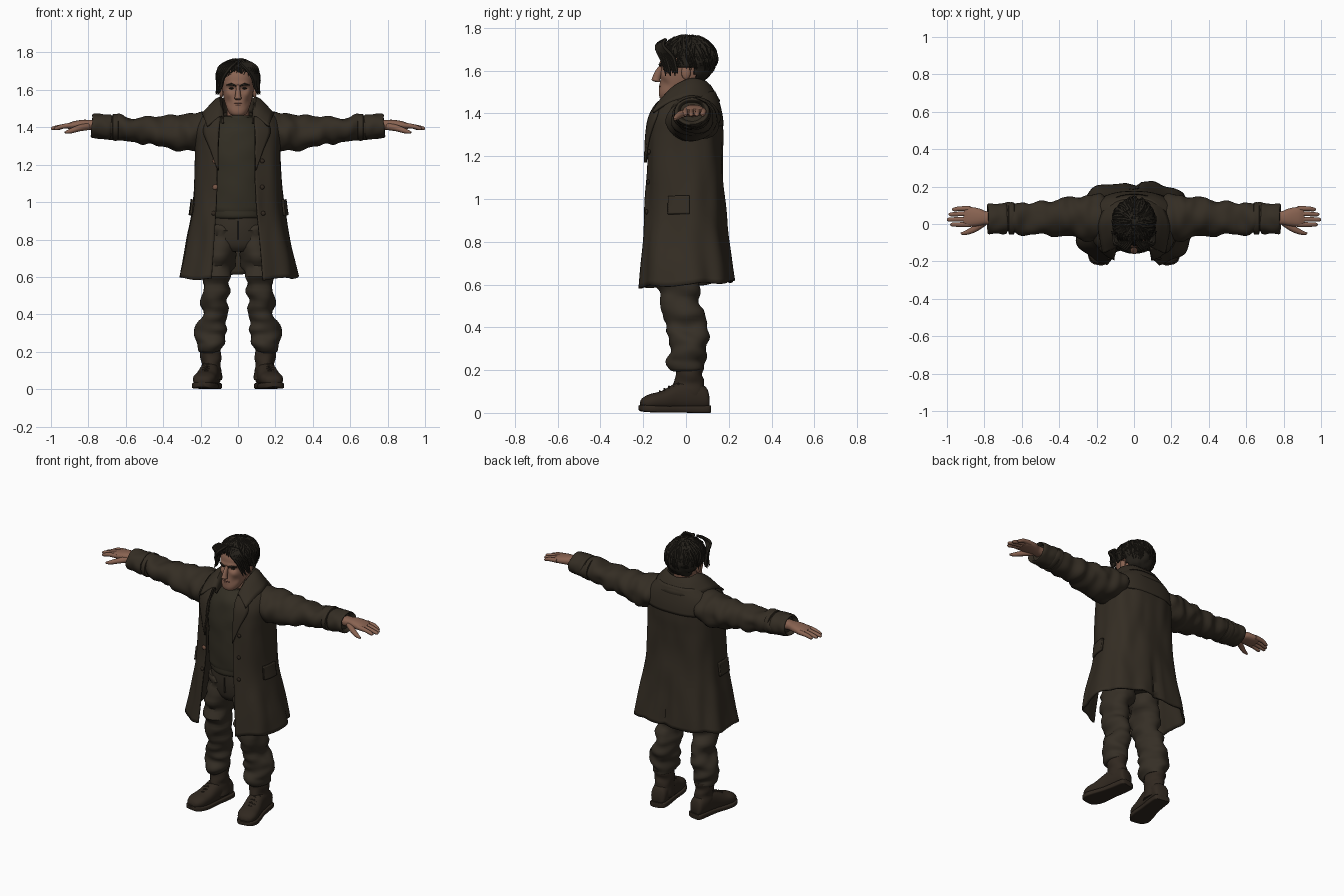
import bpy, bmesh, math, random
from mathutils import Vector, noise

random.seed(4)
N = 2.6  # roundness of the coat cross-section


def material(name, col):
    m = bpy.data.materials.new(name)
    m.diffuse_color = (*col, 1)
    return m


COAT = material("coat brown", (0.034, 0.026, 0.017))
KNIT = material("sweater olive", (0.032, 0.027, 0.017))
CLOTH = material("trouser brown", (0.036, 0.028, 0.019))
LEATHER = material("boot leather", (0.030, 0.021, 0.014))
SKIN = material("skin", (0.25, 0.125, 0.083))
HAIR = material("hair dark", (0.017, 0.014, 0.010))
BUTTON = material("button tan", (0.20, 0.10, 0.065))
LIP = material("lip", (0.13, 0.055, 0.04))


def smooth(rows, k=5):
    """Catmull-Rom interpolation of rows of numbers."""
    out = []
    for i in range(len(rows) - 1):
        p0, p1, p2, p3 = (rows[max(0, min(len(rows) - 1, i + d))] for d in (-1, 0, 1, 2))
        for j in range(k):
            t = j / k
            out.append(tuple(b + 0.5 * t * (c - a + t * (2*a - 5*b + 4*c - d + t * (3*(b - c) + d - a)))
                             for a, b, c, d in zip(p0, p1, p2, p3)))
    return out + [tuple(rows[-1])]


def finish(name, bm, mat, thick=0, mirror=False, crumple=0, scale=(1, 1, 1), angle=50):
    bmesh.ops.recalc_face_normals(bm, faces=bm.faces)
    bm.normal_update()
    if crumple:
        moves = [(v, v.normal * crumple * noise.noise(Vector(a * b for a, b in zip(v.co, scale)))) for v in bm.verts]
        for v, d in moves:
            v.co += d
    me = bpy.data.meshes.new(name)
    bm.to_mesh(me)
    bm.free()
    me.materials.append(mat)
    me.shade_smooth()
    me.set_sharp_from_angle(angle=math.radians(angle))
    ob = bpy.data.objects.new(name, me)
    bpy.context.collection.objects.link(ob)
    if mirror:
        ob.modifiers.new("mirror", 'MIRROR').use_mirror_merge = False
    if thick:
        s = ob.modifiers.new("thickness", 'SOLIDIFY')
        s.thickness, s.offset = thick, 0
    return ob


def skin_grid(bm, grid, closed=False):
    vs = [[bm.verts.new(p) for p in r] for r in grid]
    n = len(grid[0])
    for a, b in zip(vs, vs[1:]):
        for j in range(n if closed else n - 1):
            bm.faces.new((a[j], a[(j+1) % n], b[(j+1) % n], b[j]))
    return vs


def sweep(bm, rows, sides=24, n=2.0, ref=(0, 1, 0), follow=False):
    """Rows of x, y, z, half width, half depth become a capped tube."""
    pts = [Vector(r[:3]) for r in rows]
    grid = []
    for i, r in enumerate(rows):
        t = pts[-1] - pts[0]
        if follow:
            t = pts[min(i + 1, len(pts) - 1)] - pts[max(i - 1, 0)]
        elif abs(t.z) > abs(t.x) and abs(t.z) > abs(t.y):
            t = Vector((0, 0, t.z))
        side = t.cross(Vector(ref)).normalized()
        up = side.cross(t).normalized()
        ring = []
        for j in range(sides):
            c, s = math.cos(j * math.tau / sides), math.sin(j * math.tau / sides)
            ring.append(pts[i] + side * r[3] * math.copysign(abs(c)**(2/n), c) + up * r[4] * math.copysign(abs(s)**(2/n), s))
        grid.append(ring)
    vs = skin_grid(bm, grid, True)
    bm.faces.new(vs[0])
    bm.faces.new(vs[-1])


def tube(name, rows, mat, k=5, sides=24, n=2.0, ref=(0, 1, 0), **kw):
    bm = bmesh.new()
    sweep(bm, smooth(rows, k), sides, n, ref)
    return finish(name, bm, mat, **kw)


def tower(name, rows, mat, **kw):
    """Rows of z, half width, front y, back y."""
    return tube(name, [(0, (f + b) / 2, z, a, (b - f) / 2) for z, a, f, b in rows], mat, **kw)


def blobs(name, items, mat, **kw):
    bm = bmesh.new()
    for c, r in items:
        vs = bmesh.ops.create_uvsphere(bm, u_segments=16, v_segments=10, radius=1)["verts"]
        for v in vs:
            v.co = Vector(c) + Vector(a * b for a, b in zip(v.co, r))
    return finish(name, bm, mat, **kw)


# Coat: height, half width, front depth, back depth, left and right opening edge
COAT_ROWS = smooth([(0.60, .312, .222, .218, .14, .13), (0.8, .27, .205, .193, .125, .115), (1.0, .238, .19, .172, .115, .095),
                    (1.2, .225, .185, .165, .11, .09), (1.3, .225, .18, .165, .105, .09), (1.38, .228, .165, .16, .1, .09),
                    (1.44, .205, .132, .148, .095, .088), (1.48, .16, .092, .135, .09, .085), (1.525, .108, .06, .115, .085, .082)], 6)


def coat_dim(z):
    for a, b in zip(COAT_ROWS, COAT_ROWS[1:]):
        if z <= b[0]:
            t = max(0, (z - a[0]) / (b[0] - a[0]))
            return [p + (q - p) * t for p, q in zip(a, b)]
    return COAT_ROWS[-1]


def coat_point(z, th, off=0):
    _, a, f, b, _, _ = coat_dim(z)
    w = max(0, min(1, (1.15 - z) / 0.55))
    c, s = math.cos(th), math.sin(th)
    fold = 1 + 0.028 * w * math.sin(9 * th + 1.2) + 0.006 * math.sin(5 * th + 14 * z)
    x = (a * fold + off) * math.copysign(abs(c)**(2/N), c)
    y = ((f if s < 0 else b) * fold + off) * math.copysign(abs(s)**(2/N), s)
    if s > 0 and z < 0.95:
        y -= 0.035 * min(1, (0.95 - z) / 0.3) * math.exp(-(x / 0.02)**2)  # back vent
    return (x, y, z + 0.014 * s * w * w + 0.006 * w * w * math.sin(6 * th))


def coat_front(x, z, off=0):
    _, a, f, *_ = coat_dim(z)
    return Vector((x, -(f + off) * max(0, 1 - abs(x / a)**N)**(1/N), z))


def coat_patch(name, z0, z1, t0, t1, off, thick, both=False):
    bm = bmesh.new()
    for flip in ((0, 1) if both else (0,)):
        skin_grid(bm, [[coat_point(z0 + (z1 - z0) * i / 10, math.pi - th if flip else th, off)
                        for th in (t0 + (t1 - t0) * j / 24 for j in range(25))] for i in range(11)])
    return finish(name, bm, COAT, thick=thick)


bm = bmesh.new()
grid = []
for z, a, f, b, l, r in COAT_ROWS:
    t0, t1 = -math.acos((r / a)**(N/2)), math.pi + math.acos((l / a)**(N/2))
    grid.append([coat_point(z, t0 + (t1 - t0) * j / 110) for j in range(111)])
skin_grid(bm, grid)
finish("coat_body", bm, COAT, thick=0.012, crumple=0.008, scale=(14, 14, 5))
coat_patch("back_yoke", 1.34, 1.50, 0.25, math.pi - 0.25, 0.008, 0.008)
coat_patch("pocket_flaps", 0.93, 1.015, -0.32, 0.04, 0.014, 0.012, True)

# Lapels: height, inner and outer edge
bm = bmesh.new()
for s in (-1, 1):
    rows = [(1.455, .085, .13), (1.42, .085, .16), (1.385, .09, .172), (1.35, .092, .165), (1.28, .094, .135), (1.17, .092, .096)]
    skin_grid(bm, [[coat_front(s * (i + (o - i) * j / 5) + (-.012 if s < 0 else 0), z, 0.014) for j in range(6)] for z, i, o in smooth(rows, 3)])
finish("lapels", bm, COAT, thick=0.01)

# Turned-down collar: inner base, crest and outer edge from back to front
half = [(0, .085, 1.48, 0, .10, 1.54, 0, .155, 1.455), (.06, .07, 1.48, .075, .08, 1.55, .12, .125, 1.46),
        (.083, .02, 1.47, .098, .02, 1.558, .185, .02, 1.475), (.083, -.05, 1.45, .095, -.06, 1.52, .18, -.08, 1.45),
        (.082, -.11, 1.42, .088, -.118, 1.46, .165, -.155, 1.405)]
full = [tuple(v * (-1 if i % 3 == 0 else 1) for i, v in enumerate(r)) for r in half[:0:-1]] + half
bm = bmesh.new()
skin_grid(bm, [smooth([r[:3], r[3:6], r[6:]], 4) for r in smooth(full, 5)])
finish("collar", bm, COAT, thick=0.012)

# Sleeves with turned cuffs, straps
tube("sleeves", [(.13, .03, 1.385, .085, .105), (.22, .035, 1.375, .1, .125), (.3, .035, 1.372, .094, .113), (.42, .035, 1.378, .078, .096),
                 (.55, .035, 1.388, .07, .087), (.68, .03, 1.4, .062, .077), (.74, .028, 1.405, .06, .075)], COAT, k=8, sides=32,
     mirror=True, crumple=0.022, scale=(17, 8, 12))
tube("cuffs", [(.68, .03, 1.402, .055, .07), (.685, .03, 1.402, .067, .081), (.73, .028, 1.405, .067, .08), (.775, .027, 1.408, .065, .08),
               (.782, .027, 1.408, .056, .068), (.76, .027, 1.408, .045, .055)], COAT, k=4, sides=32, mirror=True, crumple=0.006, scale=(25, 20, 20))
tube("cuff_straps", [(.64, .03, 1.4, .06, .07), (.642, .03, 1.4, .071, .085), (.668, .03, 1.4, .071, .085), (.67, .03, 1.4, .06, .07)],
     COAT, k=2, sides=32, mirror=True)

# Buttons along one edge
blobs("buttons", [(coat_front(-.122, z, .006), (.014, .007, .014)) for z in (1.22, 1.08)], BUTTON)
blobs("dark_buttons", [(coat_front(x, z, .008), (.012, .007, .012)) for x, z in ((-.13, .94), (.13, 1.22), (.13, 1.08), (.135, .94))], LEATHER)

# Sweater and ribbed neckline
tower("sweater", [(.905, .15, -.13, .12), (.92, .165, -.147, .125), (.955, .165, -.147, .125), (.975, .17, -.155, .125), (1.2, .18, -.153, .125),
                  (1.34, .175, -.138, .125), (1.41, .14, -.112, .115), (1.455, .085, -.07, .09)], KNIT, sides=40, crumple=.008, scale=(8, 8, 14))
bm = bmesh.new()
sweep(bm, [(0, .01, 1.42, .085, .09), (0, .01, 1.445, .085, .088), (0, .01, 1.462, .078, .08), (0, .01, 1.455, .062, .065)], 32)
finish("sweater_neck", bm, KNIT)

# Trousers
tower("trouser_hips", [(.735, .09, -.10, .08), (.77, .15, -.125, .1), (.85, .165, -.138, .115), (.92, .16, -.138, .115)], CLOTH, sides=32)
tube("trouser_legs", [(.085, -.02, .88, .078, .105), (.1, -.03, .7, .088, .105), (.117, -.035, .55, .075, .095), (.12, .003, .42, .072, .095),
                      (.143, .012, .32, .084, .09), (.152, .003, .245, .072, .092), (.146, .01, .21, .06, .08), (.146, .015, .205, .045, .06)],
     CLOTH, k=8, sides=32, mirror=True, crumple=0.026, scale=(9, 9, 19))
tower("fly_seam", [(.80, .004, -.142, -.12), (.9, .004, -.146, -.12)], CLOTH, sides=8)

# Boots: shaft, foot, sole, laces
tube("boot_shafts", [(.142, .015, .05, .055, .08), (.144, .015, .12, .053, .072), (.146, .015, .17, .053, .066), (.146, .015, .22, .056, .068)],
     LEATHER, sides=28, mirror=True, crumple=.01, scale=(14, 14, 25))
tube("boot_feet", [(.135, .105, .06, .03, .035), (.137, .09, .07, .047, .055), (.145, .03, .08, .052, .07), (.155, -.04, .075, .054, .065),
                   (.17, -.11, .058, .06, .045), (.182, -.165, .052, .06, .036), (.19, -.2, .045, .043, .025), (.193, -.212, .04, .02, .012)],
     LEATHER, sides=28, n=2.4, ref=(0, 0, 1), mirror=True)
tube("boot_soles", [(.135, .112, .017, .03, .017), (.136, .098, .017, .05, .017), (.144, .03, .017, .054, .017), (.156, -.04, .017, .056, .015),
                    (.17, -.11, .017, .065, .015), (.183, -.165, .019, .065, .016), (.192, -.205, .022, .045, .015), (.194, -.219, .025, .02, .01)],
     LEATHER, sides=28, n=6, ref=(0, 0, 1), mirror=True)
bm = bmesh.new()
for i in range(5):
    y, z = -.045 - .022 * i + .01, .145 - .011 * i
    sweep(bm, [(.157 + .003*i - .03, y, z - .012, .004, .004), (.157 + .003*i, y, z, .005, .005), (.157 + .003*i + .03, y, z - .012, .004, .004)], 6)
finish("boot_laces", bm, LEATHER, mirror=True)

# Hands
bm = bmesh.new()
sweep(bm, smooth([(.74, .03, 1.412, .03, .038), (.79, .032, 1.413, .027, .036), (.83, .036, 1.414, .026, .047), (.88, .038, 1.41, .022, .053), (.91, .038, 1.406, .014, .048)]), 20, 2.4)
for y, tip in ((.082, .972), (.054, .99), (.025, 1.0), (-.003, .982)):
    sweep(bm, smooth([(.875, y, 1.411, .015, .014), (.93, y, 1.406, .0125, .013), (tip - .012, y * .95, 1.395, .010, .011), (tip, y * .95, 1.392, .004, .005)], 4), 10)
sweep(bm, smooth([(.80, .01, 1.405, .02, .02), (.85, -.025, 1.395, .017, .018), (.895, -.046, 1.38, .013, .013), (.925, -.052, 1.372, .005, .006)], 4), 10)
finish("hands", bm, SKIN, mirror=True)

# Head with eye sockets, brow and cheeks
tower("neck", [(1.40, .066, -.045, .09), (1.48, .06, -.05, .085), (1.56, .062, -.05, .09)], SKIN)
head = tower("head", [(1.462, .02, -.105, -.05), (1.468, .04, -.12, -.03), (1.49, .055, -.126, .0), (1.525, .068, -.121, .05), (1.56, .077, -.119, .085),
                      (1.60, .083, -.118, .10), (1.64, .086, -.12, .11), (1.68, .085, -.113, .112), (1.72, .07, -.088, .1), (1.75, .03, -.045, .05)],
             SKIN, k=6, sides=64, n=2.3)
for v in head.data.vertices:
    if v.co.y < -.04:
        x, z = abs(v.co.x), v.co.z
        g = lambda cx, cz, sx, sz: math.exp(-((x - cx) / sx)**2 - ((z - cz) / sz)**2)
        v.co.y += .016 * g(.034, 1.608, .02, .013) - .008 * g(.03, 1.632, .035, .01) - .006 * g(.05, 1.575, .018, .016) + .008 * g(.052, 1.535, .015, .02) - .005 * g(0, 1.525, .025, .02)
tube("nose", [(0, -.112, 1.625, .009, .012), (0, -.127, 1.597, .012, .018), (0, -.138, 1.568, .016, .02), (0, -.14, 1.555, .019, .02), (0, -.128, 1.546, .012, .012)], SKIN, sides=14)
blobs("ears", [((.089, 0, 1.592), (.012, .022, .034))], SKIN, mirror=True)
blobs("eyes", [((.034, -.1, 1.608), (.014, .008, .005))], HAIR, mirror=True)
bm = bmesh.new()
sweep(bm, smooth([(.012, -.121, 1.622, .004, .005), (.036, -.121, 1.63, .006, .006), (.062, -.098, 1.625, .002, .004)]), 8)
finish("eyebrows", bm, HAIR, mirror=True)
blobs("mouth", [((0, -.121, 1.526), (.025, .006, .004)), ((0, -.12, 1.519), (.018, .007, .004))], LIP)


# Hair: cap trimmed to the hairline, plus wavy locks
def hair_point(az, po, r=1.0):
    return Vector((.112 * r * math.sin(po) * math.cos(az), .008 + .13 * r * math.sin(po) * math.sin(az), 1.65 + .108 * r * math.cos(po)))


def hair_limit(y):
    return 1.535 if y > .035 else 1.615 if y > -.05 else 1.66 if y > -.085 else 1.705


bm = bmesh.new()
vs = bmesh.ops.create_uvsphere(bm, u_segments=48, v_segments=32, radius=1)["verts"]
for v in vs:
    v.co = Vector((v.co.x * .108, .008 + v.co.y * .126, 1.65 + v.co.z * .105 * (1.12 if v.co.z < 0 else 1)))
bmesh.ops.delete(bm, geom=[v for v in vs if v.co.z < hair_limit(v.co.y)], context='VERTS')
finish("hair_cap", bm, HAIR, thick=.01, crumple=.012, scale=(35, 35, 25))

bm = bmesh.new()
for i in range(120):
    az = i * 2.39996
    front = max(0, -math.sin(az))
    end = 1.95 - .85 * front + random.uniform(-.15, .15)
    start = random.uniform(.1, .7)
    ph, lift = random.uniform(0, 6), random.uniform(.98, 1.05)
    path = []
    for j in range(9):
        t = j / 8
        p = hair_point(az + .12 * math.sin(5 * t + ph), start + (end - start) * t, lift + .04 * math.sin(7 * t + ph) * t)
        w = random.uniform(.009, .011) * (1 - .85 * t**2)
        path.append((*p, w, w))
    sweep(bm, path, 6, ref=(.3, .9, .2), follow=True)
for s in (-1, 1):  # locks framing the face
    for k in range(6):
        d = k * .011
        sweep(bm, smooth([(s * (.012 + d), -.095, 1.745, .008, .008), (s * (.045 + d), -.135 + d * .5, 1.715, .011, .011), (s * (.078 + d * .5), -.118 + d, 1.665, .01, .01),
                          (s * (.088 + d * .4), -.10 + d, 1.62 - .01 * (k % 3), .008, .008), (s * (.105 + d * .3), -.095 + d, 1.575 + .012 * (k % 2), .002, .002)], 4), 6, ref=(.3, .9, .2), follow=True)
finish("hair_locks", bm, HAIR)
